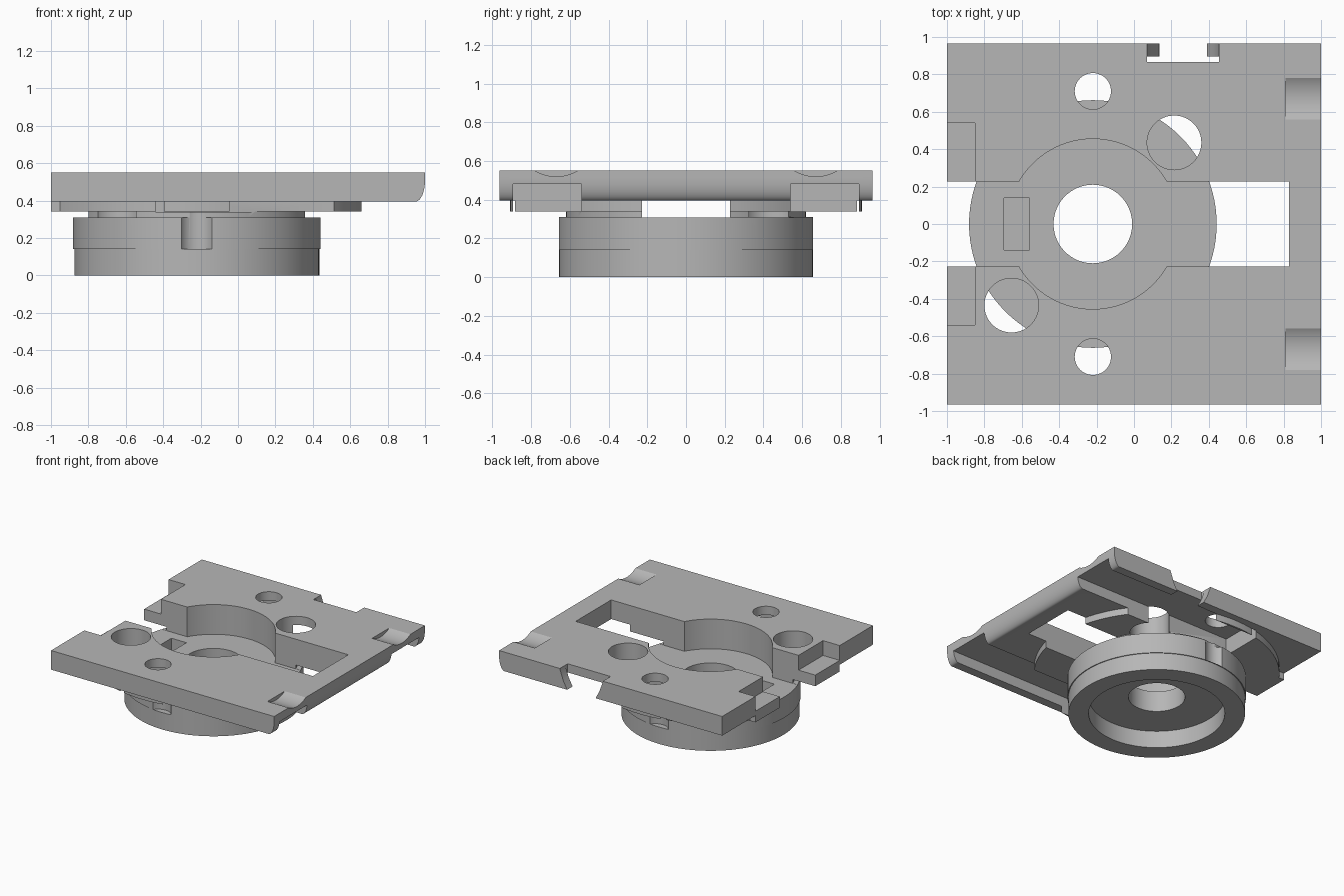
import bpy, bmesh, math
from mathutils import Matrix

cube = bpy.data.objects.get("Cube")
if cube:
    bpy.data.objects.remove(cube, do_unlink=True)

grey = bpy.data.materials.new("plain grey")
grey.use_nodes = True
colour = (0.47, 0.47, 0.47, 1)
grey.diffuse_color = colour
grey.node_tree.nodes["Principled BSDF"].inputs["Base Color"].default_value = colour

CX = -0.22      # drum axis
FLOOR = 0.309   # floor of the central pocket and slot
TOP = 0.55
HIGH = 0.7      # above everything, for cutters


def finish(name, bm):
    bmesh.ops.recalc_face_normals(bm, faces=bm.faces)
    mesh = bpy.data.meshes.new(name)
    bm.to_mesh(mesh)
    bm.free()
    mesh.materials.append(grey)
    ob = bpy.data.objects.new(name, mesh)
    bpy.context.collection.objects.link(ob)
    return ob


def box(name, x0, x1, y0, y1, z0, z1):
    bm = bmesh.new()
    bmesh.ops.create_cube(bm, size=1)
    for v in bm.verts:
        v.co = (x0 if v.co.x < 0 else x1, y0 if v.co.y < 0 else y1,
                z0 if v.co.z < 0 else z1)
    return finish(name, bm)


def cylinder(name, x, y, z0, z1, r, sides=96):
    bm = bmesh.new()
    bmesh.ops.create_cone(bm, cap_ends=True, segments=sides, radius1=r, radius2=r,
                          depth=z1 - z0, matrix=Matrix.Translation((x, y, (z0 + z1) / 2)))
    return finish(name, bm)


def prism(name, profile, y0, y1):
    """Extrude an x-z outline along y."""
    bm = bmesh.new()
    face = bm.faces.new([bm.verts.new((x, y0, z)) for x, z in profile])
    out = bmesh.ops.extrude_face_region(bm, geom=[face])
    for v in out["geom"]:
        if isinstance(v, bmesh.types.BMVert):
            v.co.y = y1
    return finish(name, bm)


def lathe(name, profile, sides=96):
    """Closed ring made by spinning an r-z outline about the drum axis."""
    bm = bmesh.new()
    rings = []
    for i in range(sides):
        a = 2 * math.pi * i / sides
        rings.append([bm.verts.new((CX + r * math.cos(a), r * math.sin(a), z))
                      for r, z in profile])
    n = len(profile)
    for i in range(sides):
        a, b = rings[i], rings[(i + 1) % sides]
        for j in range(n):
            k = (j + 1) % n
            bm.faces.new((a[j], b[j], b[k], a[k]))
    return finish(name, bm)


def combine(target, other, operation):
    mod = target.modifiers.new("bool", 'BOOLEAN')
    mod.operation = operation
    mod.solver = 'EXACT'
    mod.object = other
    bpy.context.view_layer.objects.active = target
    bpy.ops.object.modifier_apply(modifier=mod.name)
    bpy.data.objects.remove(other, do_unlink=True)


def cut(other):
    combine(body, other, 'DIFFERENCE')


def add(other):
    combine(body, other, 'UNION')


# Top plate with a rounded lower edge on the +x side
arc = [(0.95 + 0.05 * math.sin(t * math.pi / 20),
        0.51 - 0.115 * math.cos(t * math.pi / 20)) for t in range(11)]
body = prism("mount_plate", [(-1.2, 0.395)] + arc + [(1, TOP), (-1.2, TOP)], -0.965, 0.965)

# Round step below the plate, and the tabs at the -x end
add(cylinder("round_step", CX, 0, 0.34, 0.42, 0.91, 128))
for s in (-1, 1):
    ys = sorted((s * 0.2, s * 0.54))
    add(box("end_tab", -1.15, -0.85, *ys, 0.34, 0.45))

# Stepped drum with a counterbored underside
add(lathe("drum", [(0.21, 0.14), (0.505, 0.14), (0.505, 0), (0.655, 0), (0.655, 0.14),
                   (0.662, 0.14), (0.662, 0.31), (0.622, 0.31), (0.622, 0.37), (0.21, 0.37)]))

# Long channels under the plate, tab notches and small through holes on both sides
for s in (-1, 1):
    ys = sorted((s * 0.54, s * 0.893))
    cut(box("channel", -0.44, 1.1, *ys, 0.339, 0.48))
    ys = sorted((s * 0.2, s * 0.54))
    cut(box("tab_notch", -1.3, -0.85, *ys, 0.43, HIGH))
    cut(cylinder("small_hole", CX, s * 0.71, 0.141, HIGH, 0.097, 48))
    # Large holes sit diagonally opposite each other
    cut(cylinder("large_hole", CX + s * 0.435, s * 0.435, FLOOR, HIGH, 0.145, 64))
    # Shallow scoops in the +x edge
    scoop = cylinder("scoop", 0, 0, 0.81, 1.2, 0.217, 96)
    scoop.data.transform(Matrix.Translation((0, s * 0.67, 0.737))
                         @ Matrix.Rotation(math.pi / 2, 4, 'Y'))
    cut(scoop)

# Central pocket, cross slot, key recess and axle hole
cut(cylinder("pocket", CX, 0, FLOOR, HIGH, 0.455))
cut(box("cross_slot", -1.3, 0.83, -0.227, 0.227, FLOOR, HIGH))
cut(box("key_recess", -0.695, -0.56, -0.14, 0.14, 0.2, HIGH))
cut(cylinder("axle_hole", CX, 0, -0.1, HIGH, 0.209))

# Notch in the back edge, with a sloping lip on each side
cut(box("back_notch", 0.07, 0.455, 0.865, 1.1, 0.2, HIGH))
for x, d in ((0.07, 1), (0.455, -1)):
    add(prism("notch_lip", [(x - d * 0.02, 0.395), (x + d * 0.065, 0.395),
                            (x + d * 0.03, 0.46), (x, 0.545), (x - d * 0.02, 0.545)],
              0.895, 0.965))

# Trim the -x end flat
cut(box("end_trim", -1.5, -1, -1.5, 1.5, -0.5, 1))

bpy.ops.object.select_all(action='DESELECT')
body.select_set(True)
bpy.context.view_layer.objects.active = body
bpy.ops.object.shade_smooth_by_angle(angle=math.radians(30))
